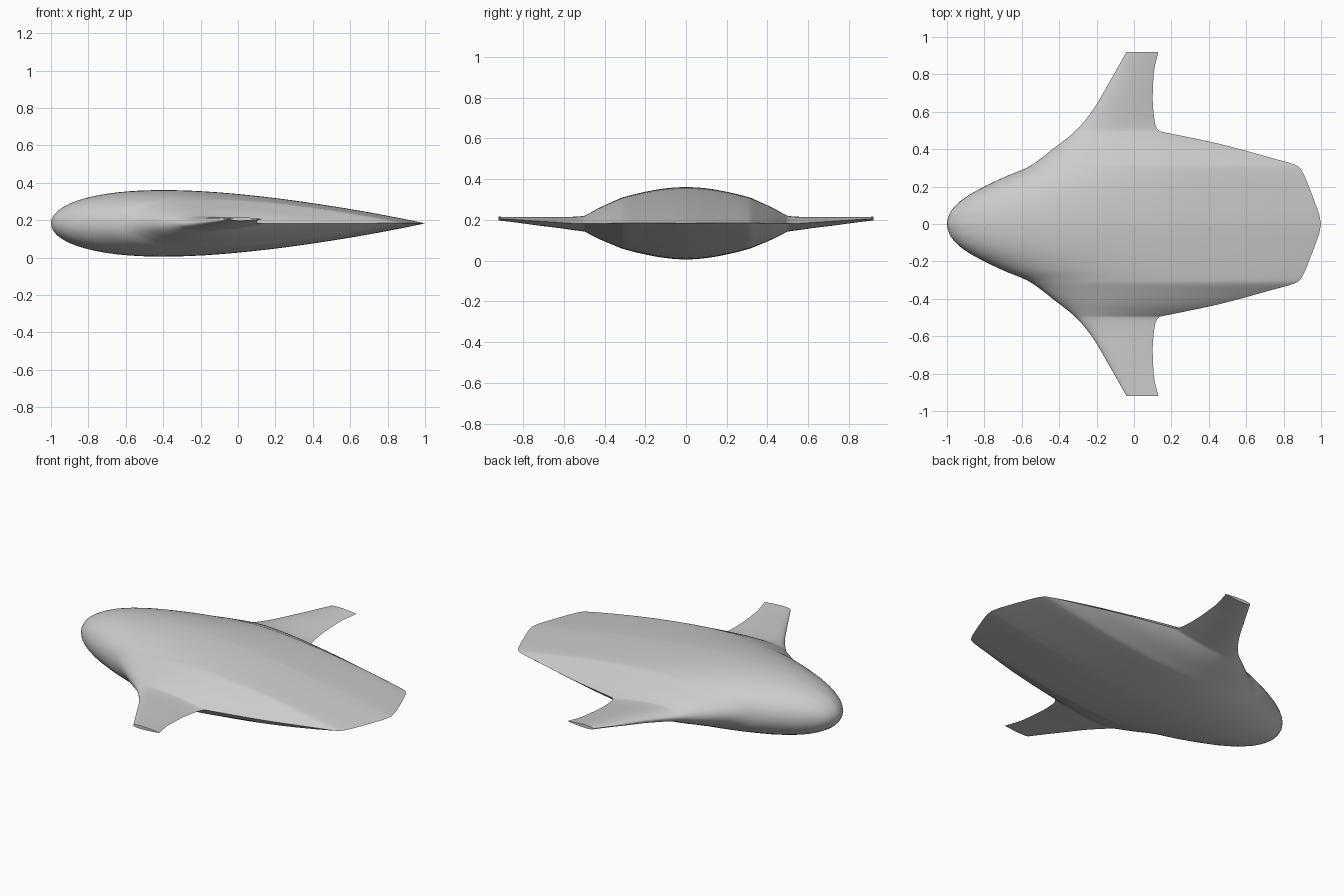
import bpy
import bmesh
import math

cube = bpy.data.objects.get("Cube")
if cube:
    bpy.data.objects.remove(cube, do_unlink=True)

# Planform and section curves as (distance from centreline, value)
LEADING = [(0, -1), (.05, -.988), (.1, -.953), (.15, -.89), (.2, -.8), (.25, -.695),
           (.305, -.565), (.4, -.435), (.51, -.3), (.62, -.213), (.77, -.125), (.92, -.04)]
TRAILING = [(0, 1), (.05, .99), (.1, .973), (.2, .935), (.28, .9), (.31, .875), (.33, .82),
            (.345, .765), (.43, .45), (.485, .19), (.497, .135), (.515, .12), (.55, .11),
            (.67, .1), (.8, .105), (.92, .13)]
CHORD_HEIGHT = [(0, .183), (.31, .184), (.42, .182), (.5, .181), (.67, .19), (.92, .206)]
THICKNESS = [(0, .178), (.67, .175), (.92, .11)]


def curve(points, t):
    """Smooth monotone interpolation through the points."""
    n = len(points)
    secant = [(points[i + 1][1] - points[i][1]) / (points[i + 1][0] - points[i][0])
              for i in range(n - 1)]

    def slope(i):
        if i == 0:
            return 0 if points is LEADING else secant[0]
        if i == n - 1:
            return secant[-1]
        a, b = secant[i - 1], secant[i]
        return 2 * a * b / (a + b) if a * b > 0 else 0

    i = max(k for k in range(n - 1) if points[k][0] <= t)
    (x0, v0), (x1, v1) = points[i], points[i + 1]
    h = x1 - x0
    u = (t - x0) / h
    return (v0 * (1 + 2 * u) * (1 - u) ** 2 + h * slope(i) * u * (1 - u) ** 2
            + v1 * u * u * (3 - 2 * u) + h * slope(i + 1) * u * u * (u - 1))


def half_thickness(u):
    """Symmetric aerofoil with a closed trailing edge."""
    return 5 * (.2969 * math.sqrt(u) - .126 * u - .3516 * u ** 2
                + .2843 * u ** 3 - .1036 * u ** 4)


def section(y):
    """Closed aerofoil loop at one spanwise station."""
    front, back = curve(LEADING, y), curve(TRAILING, y)
    chord = back - front
    loop = []
    for k in range(2 * STEPS):
        u = (1 + math.cos(math.pi * k / STEPS)) / 2
        side = 1 if k < STEPS else -1
        z = curve(CHORD_HEIGHT, y) + side * chord * curve(THICKNESS, y) * half_thickness(u)
        loop.append((front + chord * u, y, z))
    return loop


STEPS = 36
stations = sorted({round(.92 * i / 92, 3) for i in range(93)}
                  | {p[0] for p in TRAILING + LEADING})

# Half of the blended hull and wing, lofted from centre to tip
bm = bmesh.new()
rings = [[bm.verts.new(p) for p in section(y)] for y in stations]
for inner, outer in zip(rings, rings[1:]):
    for k in range(2 * STEPS):
        j = (k + 1) % (2 * STEPS)
        bm.faces.new((inner[k], inner[j], outer[j], outer[k]))
bm.faces.new(rings[-1])
bmesh.ops.recalc_face_normals(bm, faces=bm.faces)
mesh = bpy.data.meshes.new("blended_wing_hull")
bm.to_mesh(mesh)
bm.free()

hull = bpy.data.objects.new("blended_wing_hull", mesh)
bpy.context.collection.objects.link(hull)

# Plain grey skin
grey = bpy.data.materials.new("plain_grey")
grey.use_nodes = True
colour = (.6, .6, .6, 1)
grey.diffuse_color = colour
grey.node_tree.nodes["Principled BSDF"].inputs["Base Color"].default_value = colour
mesh.materials.append(grey)

# Smooth skin, then mirror to the other half
bpy.ops.object.select_all(action='DESELECT')
hull.select_set(True)
bpy.context.view_layer.objects.active = hull
bpy.ops.object.shade_smooth_by_angle(angle=math.radians(35))
mirror = hull.modifiers.new("other_half", 'MIRROR')
mirror.use_axis = (False, True, False)
mirror.use_clip = True
mirror.merge_threshold = .0005
